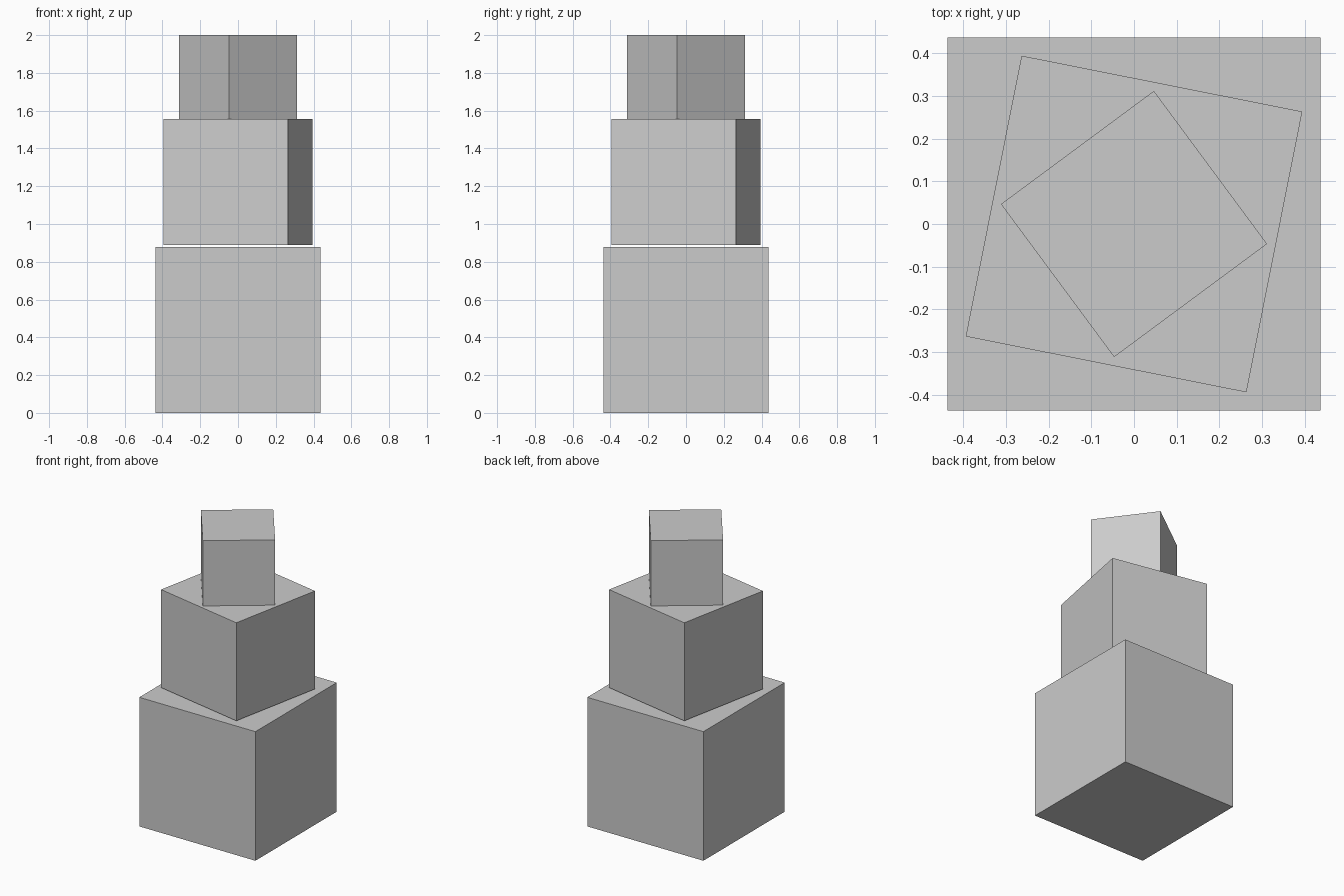
import bpy
import math

default_cube = bpy.data.objects.get("Cube")
if default_cube:
    bpy.data.objects.remove(default_cube, do_unlink=True)

# Single flat colour
grey = bpy.data.materials.new("light_grey")
grey.use_nodes = True
colour = (0.6, 0.6, 0.6, 1.0)
grey.diffuse_color = colour
grey.node_tree.nodes["Principled BSDF"].inputs["Base Color"].default_value = colour


def add_block(name, width, bottom, top, turn):
    """Square block between two heights, turned about the vertical axis."""
    bpy.ops.mesh.primitive_cube_add(
        size=1,
        location=(0, 0, (bottom + top) / 2),
        rotation=(0, 0, math.radians(turn)),
    )
    block = bpy.context.object
    block.name = name
    block.scale = (width, width, top - bottom)
    bpy.ops.object.transform_apply(location=False, rotation=False, scale=True)
    block.data.materials.append(grey)


# Stack of shrinking, twisted blocks, the middle one just clear of the lower
add_block("lower_block", 0.874, 0, 0.878, 0)
add_block("middle_block", 0.671, 0.889, 1.556, -11.25)
add_block("upper_block", 0.446, 1.556, 2, 36.5)
